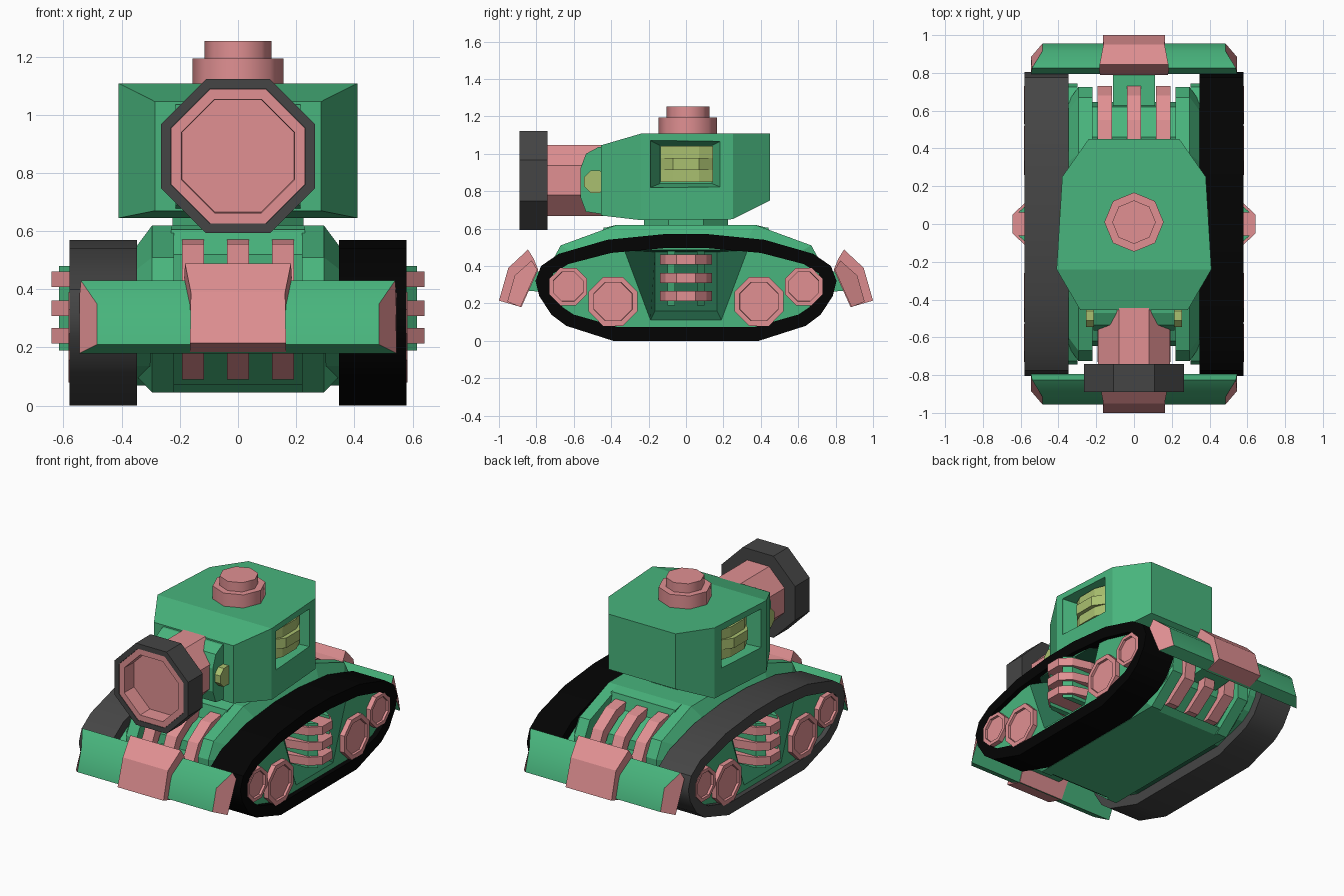
import bpy, bmesh, math

if "Cube" in bpy.data.objects:
    bpy.data.objects.remove(bpy.data.objects["Cube"])

def mat(name, rgb):
    m = bpy.data.materials.new(name)
    m.diffuse_color = (*rgb, 1)
    m.use_nodes = True
    m.node_tree.nodes["Principled BSDF"].inputs["Base Color"].default_value = m.diffuse_color
    return m

GREEN = mat("green", (0.065, 0.46, 0.205))
DARK = mat("dark green", (0.02, 0.155, 0.075))
PINK = mat("pink", (0.75, 0.28, 0.29))
YELLOW = mat("yellow green", (0.40, 0.53, 0.16))
GREY = mat("dark grey", (0.06, 0.06, 0.06))
BLACK = mat("black", (0.001, 0.001, 0.001))

def loft(name, rings, *mats, closed=False, smooth=None):
    """Skin equal-length rings of points, capping the ends unless closed."""
    bm = bmesh.new()
    vs = [[bm.verts.new(p) for p in r] for r in rings]
    n = len(rings[0])
    pairs = list(zip(vs, vs[1:])) + ([(vs[-1], vs[0])] if closed else [])
    for a, b in pairs:
        for i in range(n):
            j = (i + 1) % n
            bm.faces.new((a[i], a[j], b[j], b[i]))
    if not closed:
        bm.faces.new(vs[0])
        bm.faces.new(vs[-1])
    bmesh.ops.recalc_face_normals(bm, faces=bm.faces)
    me = bpy.data.meshes.new(name)
    bm.to_mesh(me)
    bm.free()
    for m in mats:
        me.materials.append(m)
    if smooth:
        for p in me.polygons:
            p.use_smooth = True
        me.set_sharp_from_angle(angle=math.radians(smooth))
    ob = bpy.data.objects.new(name, me)
    bpy.context.collection.objects.link(ob)
    return ob

def at_x(prof, x, sy=1):
    return [(x, sy * y, z) for y, z in prof]

def prism(name, prof, x0, x1, *mats, sy=1):
    return loft(name, [at_x(prof, x0, sy), at_x(prof, x1, sy)], *mats)

def octagon(apothem, turn=0.5):
    r = apothem / math.cos(math.pi / 8) if turn else apothem
    return [(r * math.cos((i + turn) * math.pi / 4), r * math.sin((i + turn) * math.pi / 4)) for i in range(8)]

def both(half):
    """Mirror a front-to-back half profile (front side given top to bottom)."""
    return half + [(-y, z) for y, z in reversed(half)]

def cut(ob, cutter):
    mod = ob.modifiers.new("cut", 'BOOLEAN')
    mod.operation, mod.object, mod.solver = 'DIFFERENCE', cutter, 'EXACT'
    cutter.hide_render = True
    dg = bpy.context.evaluated_depsgraph_get()
    me = bpy.data.meshes.new_from_object(ob.evaluated_get(dg))
    ob.modifiers.clear()
    ob.data = me
    bpy.data.objects.remove(cutter)

# hull: centre body set back at the ends, with full-length side slabs
core = both([(-0.44, 0.605), (-0.46, 0.52), (-0.62, 0.43), (-0.645, 0.2), (-0.47, 0.06)])
prism("hull_core", core, -0.23, 0.23, GREEN)
prism("hull_roof", [(-0.43, 0.605), (-0.37, 0.62), (0.37, 0.62), (0.43, 0.605)], -0.23, 0.23, GREEN)
prism("hull_floor", [(-0.50, 0.045), (0.50, 0.045), (0.545, 0.075), (-0.545, 0.075)], -0.23, 0.23, GREEN)
slab = both([(-0.37, 0.62), (-0.67, 0.51), (-0.725, 0.41), (-0.72, 0.21), (-0.52, 0.045)])
slab_in = both([(-0.33, 0.55), (-0.60, 0.47), (-0.65, 0.39), (-0.645, 0.23), (-0.47, 0.10)])
for s in (-1, 1):
    loft("hull_side", [at_x(slab, s * 0.22), at_x(slab, s * 0.295), at_x(slab_in, s * 0.347)], GREEN)

# tracks, side pods, wheels and side grilles
outer = both([(-0.12, 0.57), (-0.42, 0.54), (-0.68, 0.465), (-0.775, 0.40), (-0.805, 0.32),
              (-0.785, 0.24), (-0.72, 0.14), (-0.64, 0.08), (-0.39, 0.0)])
inner = both([(-0.12, 0.495), (-0.40, 0.47), (-0.63, 0.41), (-0.71, 0.36), (-0.728, 0.305),
              (-0.715, 0.255), (-0.66, 0.18), (-0.60, 0.14), (-0.37, 0.075)])
pod = [(y * 1.02, (z - 0.28) * 1.03 + 0.28) for y, z in inner]
for s in (-1, 1):
    loft("track", [at_x(outer, s * 0.348), at_x(outer, s * 0.58),
                   at_x(inner, s * 0.58), at_x(inner, s * 0.348)],
         BLACK if s > 0 else GREY, closed=True, smooth=35)

    body = prism("side_pod", pod, s * 0.30, s * 0.55, GREEN)
    big = [(-0.33, 0.485), (0.33, 0.485), (0.19, 0.11), (-0.19, 0.11)]
    small = [(-0.165, 0.475), (0.165, 0.475), (0.165, 0.16), (-0.165, 0.16)]
    cut(body, loft("cutter", [at_x(small, s * 0.42), at_x(big, s * 0.551), at_x(big, s * 0.58)], GREEN))
    # the recess is darker than the rest of the pod
    body.data.materials.append(DARK)
    for p in body.data.polygons:
        if 0.41 < abs(p.center.x) < 0.545 and abs(p.center.y) < 0.3:
            p.material_index = 1

    for y, z, r in ((-0.63, 0.29, 0.10), (-0.39, 0.21, 0.13), (0.39, 0.21, 0.13), (0.63, 0.29, 0.10)):
        loft("wheel", [[(s * x, y + a, z + b) for a, b in octagon(r * k)]
                       for x, k in ((0.50, 1), (0.582, 1), (0.582, 0.79), (0.567, 0.78))], PINK)

    for z in (0.24, 0.335, 0.435):
        plan = [(0.41, -0.14), (0.46, -0.14), (0.58, -0.11), (0.642, -0.05),
                (0.642, 0.05), (0.58, 0.11), (0.46, 0.14), (0.41, 0.14)]
        loft("side_grille_bar", [[(s * a, b, c) for a, b in plan] for c in (z - 0.027, z + 0.027)], PINK)
    for t in (-1, 1):
        plan = [(0.41, 0.06), (0.615, 0.06), (0.57, 0.098), (0.41, 0.1)]
        loft("side_grille_rib", [[(s * a, t * b, c) for a, b in plan] for c in (0.19, 0.48)], GREEN)

# front and rear grille bars, bumpers and bumper arms (sy = 1 is the front)
bar = [(-0.42, 0.575), (-0.55, 0.555), (-0.68, 0.47), (-0.73, 0.37), (-0.71, 0.2), (-0.56, 0.09),
       (-0.50, 0.09), (-0.50, 0.13), (-0.65, 0.22), (-0.67, 0.36), (-0.63, 0.43), (-0.52, 0.50), (-0.42, 0.52)]
for sy in (1, -1):
    for x in (-0.155, 0, 0.155):
        prism("grille_bar", bar, x - 0.038, x + 0.038, PINK, sy=sy)
    prism("bumper_arm", [(-0.6, 0.37), (-0.86, 0.37), (-0.88, 0.27), (-0.6, 0.25)], -0.11, 0.11, GREEN, sy=sy)
    wing = [(-0.955, 0.21, 0.485), (-0.915, 0.35, 0.485), (-0.825, 0.43, 0.54), (-0.795, 0.38, 0.545),
            (-0.885, 0.18, 0.545)]
    b = loft("bumper", [[(s * x, sy * y, z) for y, z, x in wing] for s in (-1, 1)], GREEN, PINK, smooth=50)
    for p in b.data.polygons:
        p.material_index = int(abs(p.normal.x) > 0.4)
    block = [(-1.0, 0.215, 0.165), (-0.95, 0.39, 0.162), (-0.845, 0.488, 0.182), (-0.815, 0.44, 0.185),
             (-0.79, 0.38, 0.18), (-0.88, 0.18, 0.165)]
    loft("bumper_block", [[(s * x, sy * y, z) for y, z, x in block] for s in (-1, 1)], PINK)

# turret neck and turret shell with side window recesses
loft("turret_neck", [[(x, y, z) for x, y in octagon(0.225)] for z in (0.58, 0.68)], GREEN)
sections = ((-0.455, 0.285, 0.67, 1.045), (-0.24, 0.41, 0.645, 1.108),
            (0.25, 0.38, 0.65, 1.108), (0.45, 0.24, 0.75, 1.108))
turret = loft("turret", [[(-w, y, a), (w, y, a), (w, y, b), (-w, y, b)] for y, w, a, b in sections], GREEN)
for s in (-1, 1):
    def window(y0, y1, z0, z1, x):
        return [(s * x, y, z) for y, z in ((y0, z0), (y1, z0), (y1, z1), (y0, z1))]
    cut(turret, loft("cutter", [window(-0.14, 0.14, 0.84, 1.045, 0.29),
                                window(-0.19, 0.19, 0.82, 1.07, 0.40),
                                window(-0.19, 0.19, 0.82, 1.07, 0.46)], GREEN))
    for z, x in ((0.88, 0.37), (0.945, 0.395), (1.01, 0.37)):
        plan = [(0.28, -0.135), (0.34, -0.135), (x, -0.07), (x, 0.07), (0.34, 0.145), (0.28, 0.145)]
        loft("window_slat", [[(s * a, b, c) for a, b in plan] for c in (z - 0.032, z + 0.032)], YELLOW)
    # yellow pivot caps beside the gun mount
    cap = [(-0.485 + a, 0.85 + b) for a, b in octagon(0.06)]
    prism("gun_pivot", cap, s * 0.19, s * 0.255, YELLOW)

# gun mount, barrel and hollow muzzle
mount = [(-0.40, 1.04), (-0.47, 1.035), (-0.535, 1.0), (-0.565, 0.92), (-0.565, 0.77), (-0.535, 0.69), (-0.40, 0.67)]
prism("gun_mount", mount, -0.215, 0.215, GREEN)

def oct_y(r, y):
    return [(x, y, 0.858 + z) for x, z in octagon(r)]
loft("barrel", [oct_y(0.19, -0.44), oct_y(0.19, -0.765)], PINK)
loft("muzzle_ring", [oct_y(0.17, -0.74), oct_y(0.265, -0.74), oct_y(0.265, -0.89), oct_y(0.232, -0.89),
                     oct_y(0.232, -0.76), oct_y(0.17, -0.76)], GREY, closed=True)
# pink lining: a flat rim that steps down into the bore
loft("muzzle_lining", [oct_y(0.231, -0.762), oct_y(0.231, -0.888), oct_y(0.195, -0.888),
                       oct_y(0.193, -0.79)], PINK)

# stepped hatch on the roof
loft("hatch", [[(x, y + 0.01, z) for x, y in octagon(r, 0)] for r, z in
               ((0.157, 1.09), (0.157, 1.193), (0.115, 1.193), (0.115, 1.253))], PINK, smooth=50)
